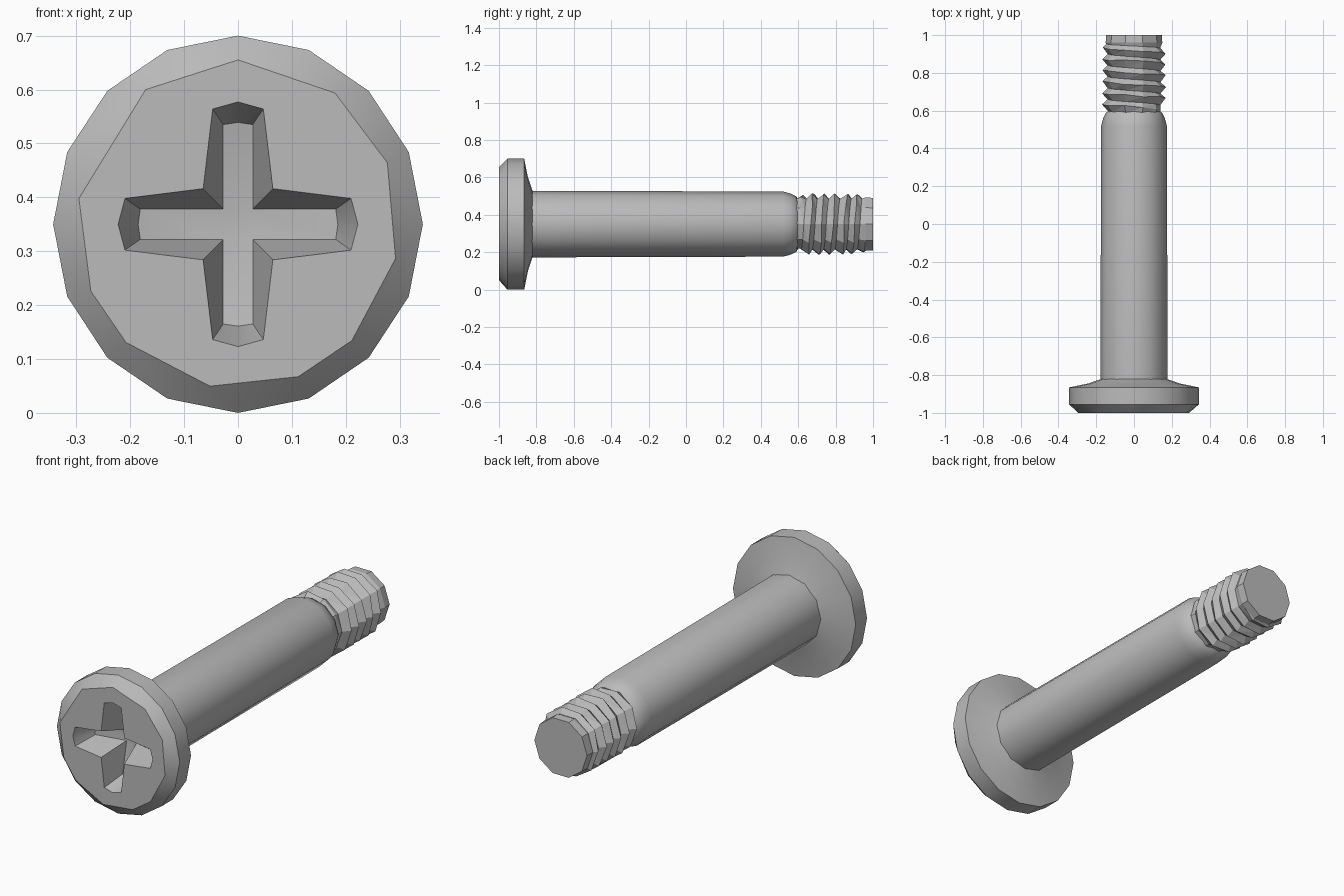
import bpy, bmesh, random
from math import sin, cos, pi, radians

random.seed(4)
if "Cube" in bpy.data.objects:
    bpy.data.objects.remove(bpy.data.objects["Cube"])

AXIS = 0.35  # height of the screw's axis

steel = bpy.data.materials.new("grey steel")
steel.use_nodes = True
GREY = (0.5, 0.5, 0.5, 1)
steel.diffuse_color = GREY
steel.node_tree.nodes["Principled BSDF"].inputs["Base Color"].default_value = GREY


def point(r, a, y):
    return (r * cos(a), y, AXIS + r * sin(a))


def ring(bm, pts):
    return [bm.verts.new(p) for p in pts]


def circle(bm, r, y, n, turn=0.0):
    return ring(bm, [point(r, 2 * pi * i / n + turn, y) for i in range(n)])


def skin(bm, a, b):
    n = len(a)
    for i in range(n):
        j = (i + 1) % n
        bm.faces.new((a[i], a[j], b[j], b[i]))


def loop_edges(bm, verts):
    edges = []
    for i, v in enumerate(verts):
        w = verts[(i + 1) % len(verts)]
        edges.append(bm.edges.get((v, w)) or bm.edges.new((v, w)))
    return edges


def finish(bm, name, smooth_angle=None):
    bmesh.ops.recalc_face_normals(bm, faces=bm.faces)
    mesh = bpy.data.meshes.new(name)
    bm.to_mesh(mesh)
    bm.free()
    obj = bpy.data.objects.new(name, mesh)
    bpy.context.collection.objects.link(obj)
    mesh.materials.append(steel)
    if smooth_angle:
        bpy.ops.object.select_all(action="DESELECT")
        obj.select_set(True)
        bpy.context.view_layer.objects.active = obj
        bpy.ops.object.shade_smooth_by_angle(angle=radians(smooth_angle))
    return obj


def lathe(bm, profile, n, turn=0.0):
    rings = [circle(bm, r, y, n, turn) for y, r in profile]
    for a, b in zip(rings, rings[1:]):
        skin(bm, a, b)
    return rings


def cross(bm, inner, half, tip, bulge, y):
    """Four-armed outline, counter-clockwise, each arm with a pointed end."""
    pts = []
    for k in range(4):
        c, s = cos(k * pi / 2), sin(k * pi / 2)
        for u, v in ((inner, -inner), (tip, -half), (tip + bulge, 0), (tip, half)):
            pts.append((u * c - v * s, y, AXIS + u * s + v * c))
    return ring(bm, pts)


# Head: rim and flared underside
bm = bmesh.new()
rim = lathe(bm, [(-0.955, 0.35), (-0.865, 0.35), (-0.845, 0.25),
                 (-0.82, 0.175)], 16)
# Coarser, irregular front face joined to the rim
angles = (90, 125, 171, 204, 226, 260, 292, 315, 348, 382, 413)
face_ring = ring(bm, [point(0.305, radians(a), -1) for a in angles])
face_edges = loop_edges(bm, face_ring)
bmesh.ops.bridge_loops(bm, edges=face_edges + loop_edges(bm, rim[0]))
# Cross recess with sloping walls, deepest in the middle
mouth = cross(bm, 0.066, 0.048, 0.214, 0.013, -1)
floor = cross(bm, 0.028, 0.028, 0.185, 0.004, -0.88)
for i in range(0, 16, 4):
    floor[i].co.y = -0.85
skin(bm, mouth, floor)
bmesh.ops.triangle_fill(bm, edges=face_edges + loop_edges(bm, mouth),
                        use_beauty=True)
for k in range(0, 16, 4):
    bm.faces.new([floor[(k + i) % 16] for i in range(5)])
bm.faces.new(floor[::4])
for v in bm.verts:
    v.co.x *= 0.98
finish(bm, "head", 30)

# Plain shank with tapered end
bm = bmesh.new()
lathe(bm, [(-0.83, 0.178), (0.52, 0.174), (0.56, 0.163), (0.59, 0.148),
           (0.6, 0.13)], 12)
finish(bm, "shank", 35)

# Core of the threaded end, closed by a flat tip
SIDES = 10
bm = bmesh.new()
core = lathe(bm, [(0.58, 0.138), (0.93, 0.138), (0.96, 0.15), (1.0, 0.147)], SIDES)
bm.faces.new(core[-1])
finish(bm, "thread_core")

# Thread: a coarse helical ridge
PITCH, TURNS, START = 0.06, 6, 0.57
bm = bmesh.new()
steps = SIDES * TURNS
roots, crests = [], []
for i in range(steps + SIDES + 1):
    a = 2 * pi * i / SIDES
    y = START + PITCH * i / SIDES
    roots.append(bm.verts.new(point(0.14, a, y)))
    if i <= steps:
        fade = min(1, i / 4, (steps - i) / 4)
        r = 0.14 + fade * (0.03 + random.uniform(-0.005, 0.003))
        wobble = random.uniform(-0.006, 0.006)
        crests.append(bm.verts.new(point(r, a, y + 0.6 * PITCH + wobble)))
for i in range(steps):
    for quad in ((roots[i], roots[i + 1], crests[i + 1], crests[i]),
                 (crests[i], crests[i + 1], roots[i + SIDES + 1], roots[i + SIDES])):
        bm.faces.new(quad)
bmesh.ops.triangulate(bm, faces=bm.faces)
finish(bm, "thread")
